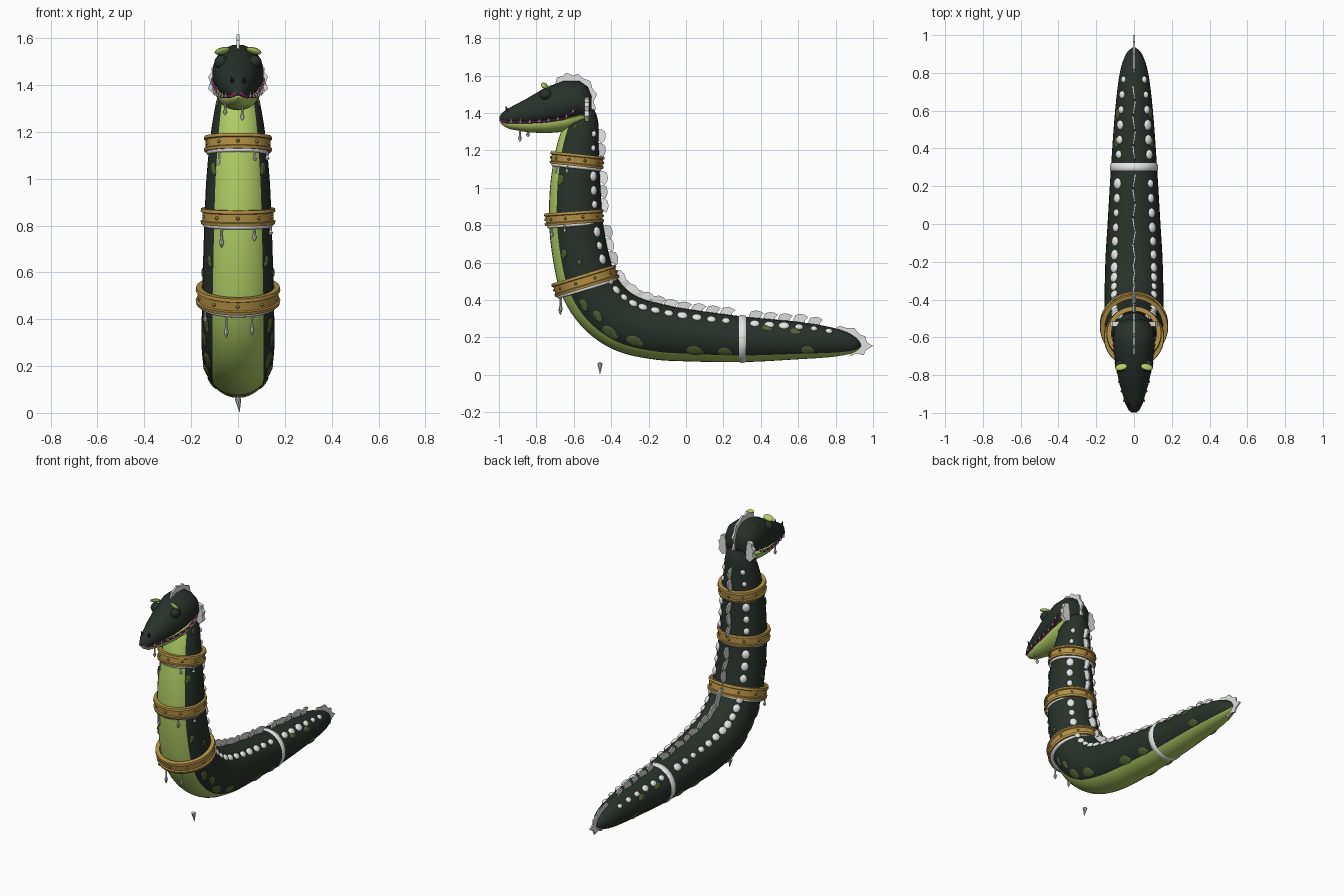
import bpy, bmesh, random
from math import sin, cos, pi, radians, sqrt, copysign
from mathutils import Vector, Matrix

random.seed(4)
cube = bpy.data.objects.get("Cube")
if cube:
    bpy.data.objects.remove(cube)


def material(name, *rgb):
    m = bpy.data.materials.new(name)
    m.use_nodes = True
    m.diffuse_color = (*rgb, 1)
    m.node_tree.nodes["Principled BSDF"].inputs["Base Color"].default_value = (*rgb, 1)
    return m


DARK = material("dark green", .021, .031, .023)
BELLY = material("belly green", .44, .62, .13)
OLIVE = material("olive spots", .085, .12, .032)
GOLD = material("gold", .45, .28, .06)
BRONZE = material("bronze", .33, .19, .04)
SNOW = material("snow white", .8, .8, .8)
FROST = material("frost white", .75, .75, .75)
ICE = material("ice grey", .65, .65, .65)
GUM = material("gum purple", .2, .025, .12)
BLACK = material("nostril black", .014, .02, .015)
X = Vector((1, 0, 0))


def finish(name, bm, *mats, smooth=True):
    bmesh.ops.recalc_face_normals(bm, faces=bm.faces)
    me = bpy.data.meshes.new(name)
    bm.to_mesh(me)
    bm.free()
    for m in mats:
        me.materials.append(m)
    ob = bpy.data.objects.new(name, me)
    bpy.context.collection.objects.link(ob)
    if smooth:
        for o in bpy.context.selected_objects:
            o.select_set(False)
        bpy.context.view_layer.objects.active = ob
        ob.select_set(True)
        bpy.ops.object.shade_smooth_by_angle(angle=radians(40))
    return ob


def loft(bm, rings, closed=False, rule=None):
    """Skin a row of point loops; rule(column) gives the material slot."""
    rows = [[bm.verts.new(p) for p in r] for r in rings]
    n = len(rows[0])
    pairs = list(zip(rows, rows[1:])) + ([(rows[-1], rows[0])] if closed else [])
    for a, b in pairs:
        for i in range(n):
            j = (i + 1) % n
            f = bm.faces.new((a[i], a[j], b[j], b[i]))
            f.material_index = rule(i) if rule else 0
    if not closed:
        bm.faces.new(rows[0])
        bm.faces.new(rows[-1])


def blob(bm, loc, axes, scale, seg=12):
    m = Matrix.Translation(loc) @ Matrix(axes).transposed().to_4x4() @ Matrix.Diagonal((*scale, 1))
    bmesh.ops.create_uvsphere(bm, u_segments=seg, v_segments=8, radius=1, matrix=m)


def spike(bm, loc, direction, radius, length, seg=8):
    d = Vector(direction).normalized()
    m = Matrix.Translation(Vector(loc) + d * length / 2) @ d.to_track_quat('Z', 'Y').to_matrix().to_4x4()
    bmesh.ops.create_cone(bm, cap_ends=True, segments=seg, radius1=radius, radius2=0, depth=length, matrix=m)


def plate(bm, pts, normal, thick):
    n = normal * thick / 2
    loft(bm, [[p - n for p in pts], [p + n for p in pts]])


def tube(bm, pts, radius):
    rings = [[p + radius * Vector((cos(a * pi / 4), 0, sin(a * pi / 4))) for a in range(8)] for p in pts]
    loft(bm, rings)


def side(pts):
    return [Vector((0, y, z)) for y, z in pts]


# Spine: y, z, radius from neck to tail tip, smoothed and measured by length
KEYS = [Vector(k) for k in [
    (-.55, 1.42, .06), (-.555, 1.35, .088), (-.58, 1.2, .115), (-.592, 1, .135), (-.587, .8, .144),
    (-.56, .62, .15), (-.52, .48, .154), (-.44, .36, .155), (-.32, .275, .155), (-.16, .232, .15),
    (0, .212, .14), (.3, .19, .122), (.6, .183, .1), (.8, .172, .075), (.9, .16, .042), (.937, .155, .004)]]
samples = []
for i in range(len(KEYS) - 1):
    a, b, c, d = KEYS[max(i - 1, 0)], KEYS[i], KEYS[i + 1], KEYS[min(i + 2, len(KEYS) - 1)]
    for k in range(6):
        t = k / 6
        samples.append(b + .5 * t * ((c - a) + t * ((2 * a - 5 * b + 4 * c - d) + t * (3 * b - a - 3 * c + d))))
samples.append(KEYS[-1])
lengths = [0]
for a, b in zip(samples, samples[1:]):
    lengths.append(lengths[-1] + (b - a).xy.length)


def frame(i):
    p, q = samples[max(i - 1, 0)], samples[min(i + 1, len(samples) - 1)]
    tan = Vector((0, q.x - p.x, q.y - p.y)).normalized()
    s = samples[i]
    return Vector((0, s.x, s.y)), tan, Vector((0, -tan.z, tan.y)), s.z


def skin(dist, angle):
    """Point, tangent, normal on the body; angle 0 is the back ridge."""
    i = min(range(len(lengths)), key=lambda k: abs(lengths[k] - dist))
    c, tan, up, r = frame(i)
    c = c + tan * (dist - lengths[i])
    n = X * sin(angle) + up * cos(angle)
    return c + n * r, tan, n


# Body with pale belly strip
bm = bmesh.new()
SEG = 32
rings = []
for i in range(len(samples)):
    c, tan, up, r = frame(i)
    rings.append([c + r * (X * sin(2 * pi * k / SEG) + up * cos(2 * pi * k / SEG)) for k in range(SEG)])
loft(bm, rings, rule=lambda k: int(cos(2 * pi * (k + .5) / SEG) < -.7))
finish("body", bm, DARK, BELLY)

# Gold bands with rivets, snow rims and drips; drips are (x, length)
drips = bmesh.new()


def drip(loc, length, w=.01):
    prof = [(0, .6), (.3, .45), (.55, .55), (.72, 1), (.85, .75), (1, .05)]
    loft(drips, [[Vector(loc) + Vector((w * r * cos(a * pi / 4), w * r * sin(a * pi / 4), -length * h))
                  for a in range(8)] for h, r in prof])


def lathe(bm, c, u, axis, prof):
    rings = [[c + (X * cos(a * pi / 24) + u * sin(a * pi / 24)) * r + axis * h for r, h in prof] for a in range(48)]
    loft(bm, rings, closed=True)


def round_profile(r, w, h):
    return [(r + w * cos(a * pi / 5), h * sin(a * pi / 5)) for a in range(10)]


BANDS = [("upper", -.582, 1.148, .143, .033, -6, [(-.08, .07), (.07, .05), (.125, .04)]),
         ("middle", -.598, .84, .157, .034, 4, [(-.07, .09), (.07, .06), (.14, .04)]),
         ("lower", -.538, .503, .178, .037, 17, [(-.05, .1), (.06, .09), (-.14, .05)])]
for name, y, z, r, h, tilt, hang in BANDS:
    t = radians(tilt)
    c, back, up = Vector((0, y, z)), Vector((0, cos(t), sin(t))), Vector((0, -sin(t), cos(t)))
    bm = bmesh.new()
    prof = [(-.024, -1), (0, -1), (.003, -.6), (-.005, -.5), (-.005, .5), (.003, .6), (0, 1), (-.024, 1)]
    lathe(bm, c, back, up, [(r + d, h * k) for d, k in prof])
    finish(name + "_band", bm, GOLD)
    bm = bmesh.new()
    for k in range(10):
        n = X * cos(k * pi / 5 + .31) + back * sin(k * pi / 5 + .31)
        blob(bm, c + n * (r - .005), (X, back, up), (.008, .008, .008), 8)
    finish(name + "_rivets", bm, BRONZE)
    bm = bmesh.new()
    lathe(bm, c - up * (h + .003), back, up, round_profile(r - .019, .011, .011))
    finish(name + "_snow_rim", bm, SNOW)
    for x, length in hang:
        drip(c - up * (h + .004) + X * x - back * (sqrt(r * r - x * x) - .018), length)

# White tail ring
bm = bmesh.new()
lathe(bm, Vector((0, .3, .192)), Vector((0, 0, 1)), Vector((0, 1, 0)), round_profile(.116, .012, .023))
finish("tail_ring", bm, SNOW)

# Snout drips and the falling drop
drip((-.055, -.845, 1.325), .055)
drip((.018, -.888, 1.315), .068)
finish("drips", drips, ICE)
bm = bmesh.new()
spike(bm, (0, -.46, .06), (.12, 0, -1), .014, .06)
spike(bm, (0, -.46, .06), (0, 0, 1), .014, .01)
finish("falling_drop", bm, ICE)

# Studs beside the ridge and lobed fins along it, leaving room for the bands
GAPS = (.272, .58, .91, 1.86)


def free(d, room):
    return all(abs(d - g) > room for g in GAPS)


studs, fins, spots = bmesh.new(), bmesh.new(), bmesh.new()
LOBE = [(-.03, -.02), (-.032, .012), (-.022, .034), (.004, .042), (.026, .038), (.046, .026), (.03, .01), (.03, -.02)]
d, turn = .12, 1
while d < 2.38:
    if free(d, .045):
        for s in (-1, 1):
            p, tan, n = skin(d, s * radians(43))
            size = random.uniform(.85, 1.25) * (.8 if d < .2 or d > 2.2 else 1)
            blob(studs, p, (tan, n.cross(tan), n), (.025 * size, .021 * size, .014), 8)
    if free(d, .05) and d < 2.3:
        p, tan, n = skin(d, 0)
        k = random.uniform(.85, 1.1)
        lean = X * turn * .15
        plate(fins, [p + (tan + lean) * a + n * b * k for a, b in LOBE], X, .009)
        turn = -turn
    d += .079

# Olive blotches on both flanks: distance along the body, degrees from the ridge, size
for d, deg, size in [(.1, 110, .015), (.38, 126, .026), (.76, 124, .022), (.82, 95, .016), (1.02, 118, .03),
                     (1.1, 110, .03), (1.19, 122, .042), (1.31, 119, .042), (1.62, 125, .042), (1.78, 124, .036),
                     (2.0, 55, .026), (2.15, 60, .026), (2.22, 120, .034)]:
    for s in (-1, 1):
        for shift, scale in ((0, 1), (.6, .7)):
            p, tan, n = skin(d + shift * size, s * radians(deg + shift * 6))
            blob(spots, p, (tan, n.cross(tan), n), (size * scale, size * scale * .7, .006))
finish("studs", studs, SNOW)
finish("back_fins", fins, FROST, smooth=False)
finish("blotches", spots, OLIVE)

# Tail fin and head crest
bm = bmesh.new()
plate(bm, side([(.78, .235), (.82, .262), (.86, .25), (.9, .25), (.93, .215), (.96, .205), (.965, .175), (1, .155),
                (.96, .13), (.95, .105), (.91, .115), (.88, .1), (.86, .13), (.86, .2)]), X, .009)
finish("tail_fin", bm, FROST, smooth=False)
bm = bmesh.new()
plate(bm, side([(-.7, 1.55), (-.69, 1.59), (-.66, 1.597), (-.64, 1.615), (-.6, 1.6), (-.58, 1.61), (-.55, 1.585),
                (-.51, 1.57), (-.5, 1.53), (-.475, 1.5), (-.495, 1.46), (-.48, 1.42), (-.53, 1.4), (-.55, 1.53)]), X, .012)
finish("head_crest", bm, FROST, smooth=False)

# Head: y, mouth height, top, half width, jaw bottom
HEAD = [(-.997, 1.36, 1.38, .008, 1.345), (-.985, 1.35, 1.4, .025, 1.333), (-.95, 1.345, 1.425, .045, 1.314),
        (-.85, 1.345, 1.478, .076, 1.296), (-.75, 1.35, 1.537, .097, 1.292), (-.65, 1.365, 1.573, .11, 1.3),
        (-.57, 1.385, 1.572, .108, 1.33), (-.525, 1.38, 1.54, .09, 1.36), (-.505, 1.42, 1.49, .045, 1.39)]
upper, lower, lip = [], [], []
for y, base, top, w, bottom in HEAD:
    h = top - base
    ring, jaw = [], []
    for k in range(28):
        ca, sa = cos(2 * pi * k / 28), sin(2 * pi * k / 28)
        flat = copysign(abs(ca) ** .55, ca)
        ring.append(Vector((w * (ca if sa > 0 else flat), y, base + .4 * h + sa * h * (.6 if sa > 0 else .4))))
        jaw.append(Vector((w * .85 * ca, y + .006, base + sa * (.008 if sa > 0 else base - bottom))))
    upper.append(ring)
    lower.append(jaw)
    lip.append((w * .88, y, base + .006))
bm = bmesh.new()
loft(bm, upper)
finish("head", bm, DARK)
bm = bmesh.new()
loft(bm, lower[:-1])
finish("lower_jaw", bm, BELLY)

# Mirrored face details
gums, teeth, eyes, lids, horns, ears = (bmesh.new() for _ in range(6))
for s in (-1, 1):
    line = [Vector((s * x, y, z)) for x, y, z in lip[:6]] + [Vector((s * .108, -.58, 1.425))]
    tube(gums, line, .0075)
    for a, b in zip(line[2:], line[3:]):
        for t in (.15, .65):
            spike(teeth, a.lerp(b, t) + Vector((s * .009, 0, -.004)), (0, 0, 1), .007, .028, 6)
    blob(eyes, (s * .071, -.75, 1.498), Matrix.Identity(3), (.03, .032, .03), 16)
    tilt = Matrix.Rotation(s * radians(-18), 3, 'Y') @ Matrix.Rotation(radians(35), 3, 'X')
    blob(lids, (s * .068, -.757, 1.546), tilt, (.034, .021, .011))
    spike(horns, (s * .024, -.955, 1.412), (s * .2, -.35, 1), .009, .03)
    fan = [(.08, 1.485), (.113, 1.475), (.112, 1.455), (.128, 1.435), (.118, 1.41), (.128, 1.385), (.1, 1.355), (.07, 1.37)]
    plate(ears, [Vector((s * x, -.53, z)) for x, z in fan], Vector((0, 1, 0)), .025)
finish("gums", gums, GUM)
finish("teeth", teeth, SNOW)
finish("eyes", eyes, DARK)
finish("eyelids", lids, BELLY)
finish("nose_horns", horns, BLACK)
finish("ear_fins", ears, FROST, smooth=False)
